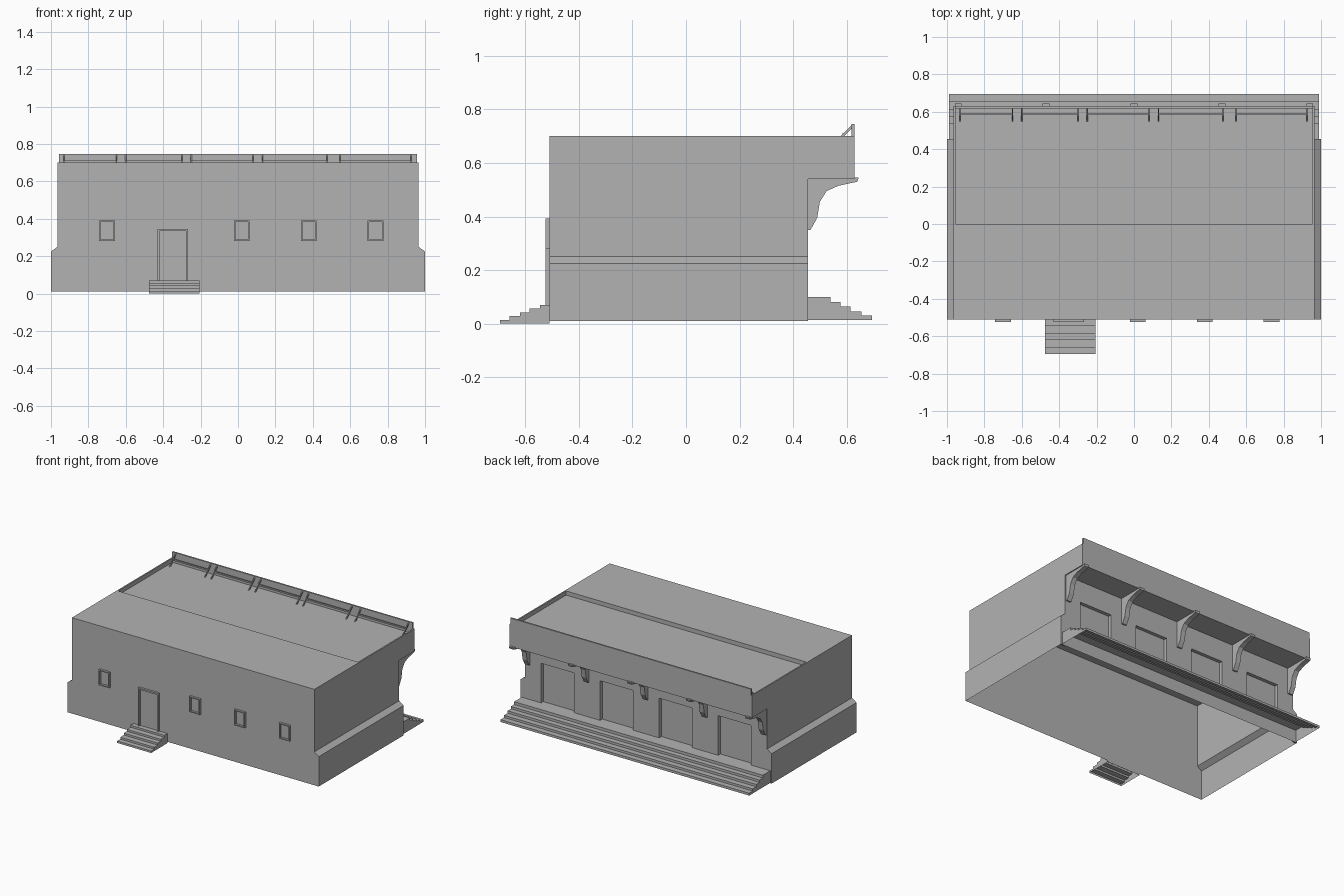
import bpy, bmesh
from mathutils import Vector

cube = bpy.data.objects.get("Cube")
if cube:
    bpy.data.objects.remove(cube, do_unlink=True)

GREY = (0.45, 0.45, 0.45, 1)
stone = bpy.data.materials.new("grey_stone")
stone.use_nodes = True
stone.diffuse_color = GREY
stone.node_tree.nodes["Principled BSDF"].inputs["Base Color"].default_value = GREY


def finish(name, bm, fix_normals=True):
    if fix_normals:
        bmesh.ops.recalc_face_normals(bm, faces=bm.faces[:])
    mesh = bpy.data.meshes.new(name)
    bm.to_mesh(mesh)
    bm.free()
    mesh.materials.append(stone)
    obj = bpy.data.objects.new(name, mesh)
    bpy.context.scene.collection.objects.link(obj)
    return obj


def box(name, x0, x1, y0, y1, z0, z1):
    bm = bmesh.new()
    bmesh.ops.create_cube(bm, size=1)
    for v in bm.verts:
        v.co = Vector(((x0 + x1) / 2 + v.co.x * (x1 - x0),
                       (y0 + y1) / 2 + v.co.y * (y1 - y0),
                       (z0 + z1) / 2 + v.co.z * (z1 - z0)))
    return finish(name, bm)


def sweep(name, pts, axis, lo, hi, cap_lo=True, cap_hi=True, closed=False):
    """Extrude a side profile along x, or a front profile along y."""
    bm = bmesh.new()
    place = (lambda a, z, d: (d, a, z)) if axis == "x" else (lambda a, z, d: (a, d, z))
    first = [bm.verts.new(place(a, z, lo)) for a, z in pts]
    last = [bm.verts.new(place(a, z, hi)) for a, z in pts]
    n = len(pts)
    for i in range(n if closed else n - 1):
        j = (i + 1) % n
        bm.faces.new((first[i], first[j], last[j], last[i]))
    if cap_lo:
        bm.faces.new(first)
    if cap_hi:
        bm.faces.new(last)
    return finish(name, bm)


def stairs(name, nosings, y_wall, z_bottom, x0, x1):
    """Open-bottomed flight; nosings list (y, z) from top tread down."""
    pts = [(y_wall, z_bottom), (y_wall, nosings[0][1])]
    for i, (y, z) in enumerate(nosings):
        below = nosings[i + 1][1] if i + 1 < len(nosings) else z_bottom
        pts += [(y, z), (y, below)]
    sweep(name, pts, "x", x0, x1)


FRONT, BACK, EDGE = -0.51, 0.455, 0.63
SIDE, TOP, DECK, SOFFIT = 0.965, 0.70, 0.67, 0.54

# Side walls with battered plinth, plus front wall; open below
for name, s in (("left_wall", 1), ("right_wall", -1)):
    sweep(name, [(s, 0.01), (s, 0.225), (s * SIDE, 0.25), (s * SIDE, TOP)],
          "y", FRONT, BACK, False, False)
    sweep(name + "_plinth_end", [(s * SIDE, 0.01), (s, 0.01), (s, 0.225), (s * SIDE, 0.25)],
          "y", BACK - 0.01, BACK, False, True)
bm = bmesh.new()
half = [(1, 0.01), (1, 0.225), (SIDE, 0.25), (SIDE, TOP)]
outline = half + [(-x, z) for x, z in reversed(half)]
bm.faces.new([bm.verts.new((x, FRONT, z)) for x, z in reversed(outline)])
wall = finish("front_wall", bm, False)

# Back wall with four recessed doorways
bays = [-0.705, -0.235, 0.235, 0.705]
xs = [-SIDE] + [b + d for b in bays for d in (-0.13, 0.13)] + [SIDE]
zs = [0.01, 0.10, 0.385, SOFFIT]
bm = bmesh.new()
grid = [[bm.verts.new((x, BACK, z)) for z in zs] for x in xs]
doors = []
for i in range(len(xs) - 1):
    for j in range(len(zs) - 1):
        f = bm.faces.new((grid[i][j], grid[i][j + 1], grid[i + 1][j + 1], grid[i + 1][j]))
        if i % 2 and j == 1:
            doors.append(f)
bm.normal_update()
bmesh.ops.inset_individual(bm, faces=doors, thickness=0, depth=-0.025)
finish("back_wall", bm, False)

# Roof stepping down to the rear deck, soffit and parapets
sweep("roof", [(FRONT, TOP), (0, TOP), (0, DECK), (EDGE - 0.01, DECK)],
      "x", -SIDE, SIDE, False, False)
box("soffit", -SIDE, SIDE, BACK, EDGE, SOFFIT, SOFFIT + 0.01)
box("rear_parapet", -0.958, 0.958, EDGE - 0.012, EDGE, SOFFIT, 0.745)
for name, s in (("left_parapet", 1), ("right_parapet", -1)):
    a, b = sorted((s * 0.955, s * SIDE))
    box(name + "_rear", a, b, BACK, EDGE, SOFFIT, TOP)
    box(name + "_front", a, b, 0, BACK, DECK - 0.02, TOP)

# Rails and slanted braces behind the rear parapet
spans = [(-0.93, -0.65), (-0.60, -0.30), (-0.25, 0.08), (0.13, 0.475), (0.545, 0.925)]
brace = [(0.548, DECK), (0.56, DECK), (0.622, 0.732), (0.622, 0.744)]
for x0, x1 in spans:
    box("parapet_rail", x0, x1, 0.585, 0.594, 0.702, 0.712)
    for x in (x0, x1):
        sweep("parapet_brace", brace, "x", x - 0.003, x + 0.003, closed=True)

# Curved brackets under the overhang
bracket = [(BACK, 0.35), (0.465, 0.35), (0.49, 0.395), (0.50, 0.455), (0.525, 0.495),
           (0.57, 0.515), (0.64, 0.53), (0.645, 0.545), (BACK, 0.545)]
for i in range(-2, 3):
    x = i * 0.47
    sweep("bracket", bracket, "x", x - 0.018, x + 0.018, closed=True)

# Wide rear stairs and small front stairs
stairs("rear_stairs", [(0.54, 0.10), (0.577, 0.08), (0.615, 0.063), (0.655, 0.046),
                       (0.695, 0.03)], BACK, 0.013, -0.99, 0.99)
stairs("front_stairs", [(-0.545, 0.07), (-0.585, 0.056), (-0.62, 0.042), (-0.66, 0.028),
                        (-0.695, 0.014)], FRONT, 0, -0.475, -0.205)


# Raised frames on the front wall
def frame(name, x0, x1, z0, z1, t, sill):
    y = FRONT - 0.015
    box(name + "_jamb", x0, x0 + t, y, FRONT, z0, z1)
    box(name + "_jamb", x1 - t, x1, y, FRONT, z0, z1)
    box(name + "_head", x0 + t, x1 - t, y, FRONT, z1 - t, z1)
    if sill:
        box(name + "_sill", x0 + t, x1 - t, y, FRONT, z0, z0 + t)


for x in (-0.70, 0.02, 0.378, 0.735):
    frame("window", x - 0.042, x + 0.042, 0.28, 0.392, 0.008, True)
frame("front_door", -0.43, -0.267, 0.07, 0.345, 0.011, False)
